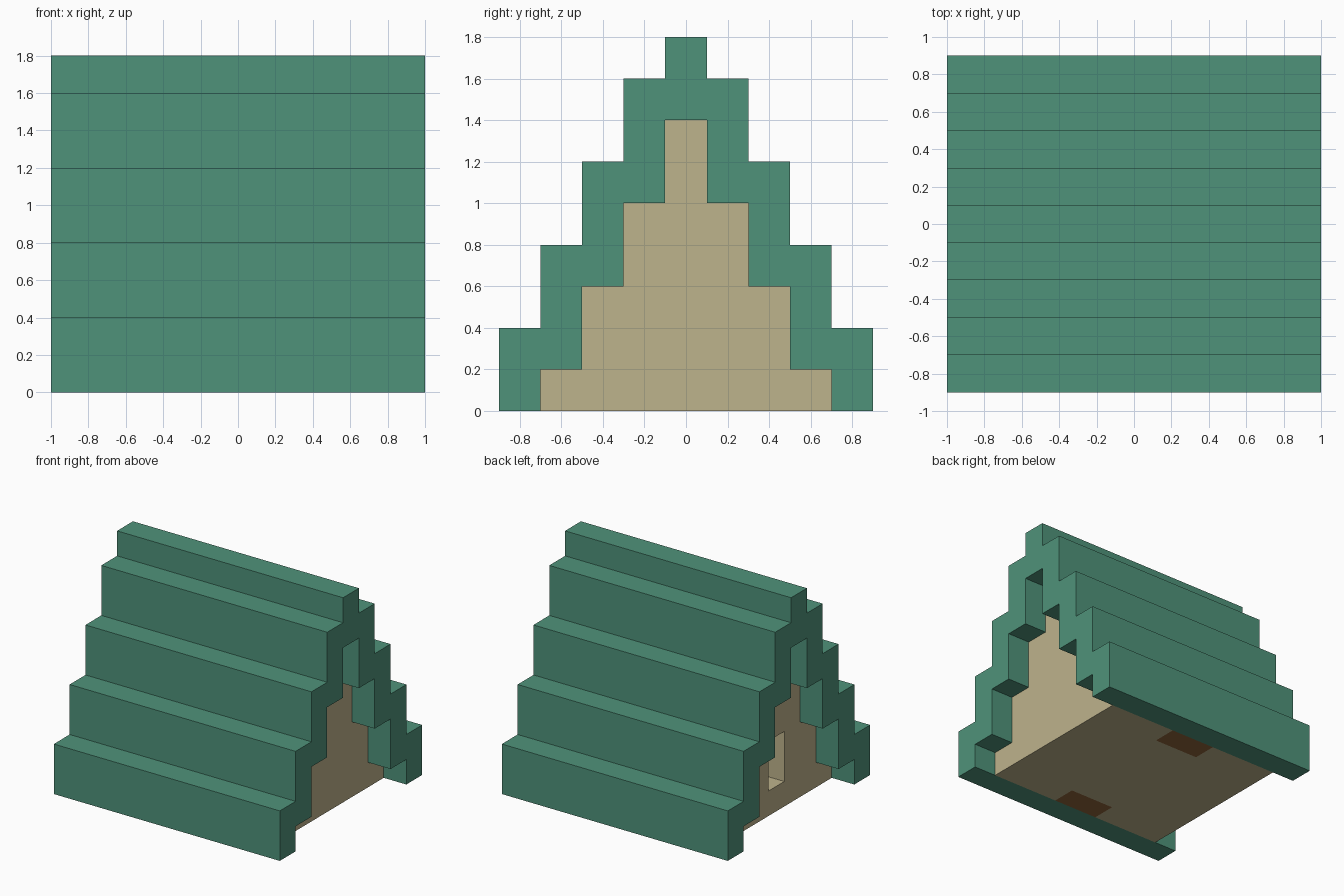
import bpy, bmesh

cube = bpy.data.objects.get("Cube")
if cube:
    bpy.data.objects.remove(cube, do_unlink=True)


def make_material(name, rgb):
    mat = bpy.data.materials.new(name)
    mat.use_nodes = True
    color = (*rgb, 1)
    mat.diffuse_color = color
    mat.node_tree.nodes["Principled BSDF"].inputs["Base Color"].default_value = color
    return mat


teal = make_material("teal roof", (0.078, 0.29, 0.195))
sand = make_material("sand wall", (0.515, 0.451, 0.262))
brown = make_material("brown wood", (0.28, 0.13, 0.045))


def finish(name, bm, mat):
    bmesh.ops.recalc_face_normals(bm, faces=bm.faces)
    mesh = bpy.data.meshes.new(name)
    bm.to_mesh(mesh)
    bm.free()
    if mat:
        mesh.materials.append(mat)
    obj = bpy.data.objects.new(name, mesh)
    bpy.context.collection.objects.link(obj)
    return obj


def extrude_profile(name, points, half_length, mat):
    """Extrude a (y, z) outline along x, centred on x = 0."""
    bm = bmesh.new()
    face = bm.faces.new([bm.verts.new((-half_length, y, z)) for y, z in points])
    new = bmesh.ops.extrude_face_region(bm, geom=[face])["geom"]
    verts = [v for v in new if isinstance(v, bmesh.types.BMVert)]
    bmesh.ops.translate(bm, verts=verts, vec=(2 * half_length, 0, 0))
    return finish(name, bm, mat)


def box(name, low, high, mat=None):
    bm = bmesh.new()
    bmesh.ops.create_cube(bm, size=1)
    for v in bm.verts:
        v.co = [h if c > 0 else l for c, l, h in zip(v.co, low, high)]
    return finish(name, bm, mat)


def cut(target, low, high):
    cutter = box("cutter", low, high)
    cutter.hide_render = True
    mod = target.modifiers.new("cut", "BOOLEAN")
    mod.operation = "DIFFERENCE"
    mod.solver = "EXACT"
    mod.object = cutter
    bpy.context.view_layer.objects.active = target
    bpy.ops.object.modifier_apply(modifier=mod.name)
    bpy.data.objects.remove(cutter, do_unlink=True)


def stairs(half_width, tops):
    """Stepped outline from the +y foot over the ridge to the -y foot."""
    side = [(half_width, 0)]
    for i, top in enumerate(tops):
        y = half_width - 0.2 * i
        side.append((y, top))
        if i < len(tops) - 1:
            side.append((y - 0.2, top))
    return side + [(-y, z) for y, z in reversed(side)]


outer = stairs(0.9, [0.4, 0.8, 1.2, 1.6, 1.8])
inner = stairs(0.7, [0.2, 0.6, 1.0, 1.4])

# Stepped roof shell
extrude_profile("stepped_roof", outer + inner[::-1], 1.0, teal)

# End walls and floor in one piece, hollowed, with a doorway at one end
body = extrude_profile("walls_and_floor", inner, 0.8, sand)
cut(body, (-0.6, -0.8, 0.2), (0.6, 0.8, 1.6))
cut(body, (-0.9, -0.1, 0.2), (-0.5, 0.1, 0.6))

# Wooden blocks let into the floor along both long sides
for side, y0, y1 in (("front", -0.7, -0.5), ("back", 0.5, 0.7)):
    cut(body, (-0.2, min(y0, y0 * 1.1), -0.1) if side == "front" else (-0.2, y0, -0.1),
        (0.2, y1, 0.3) if side == "front" else (0.2, y1 * 1.1, 0.3))
    box(side + "_floor_block", (-0.2, y0, 0), (0.2, y1, 0.2), brown)
